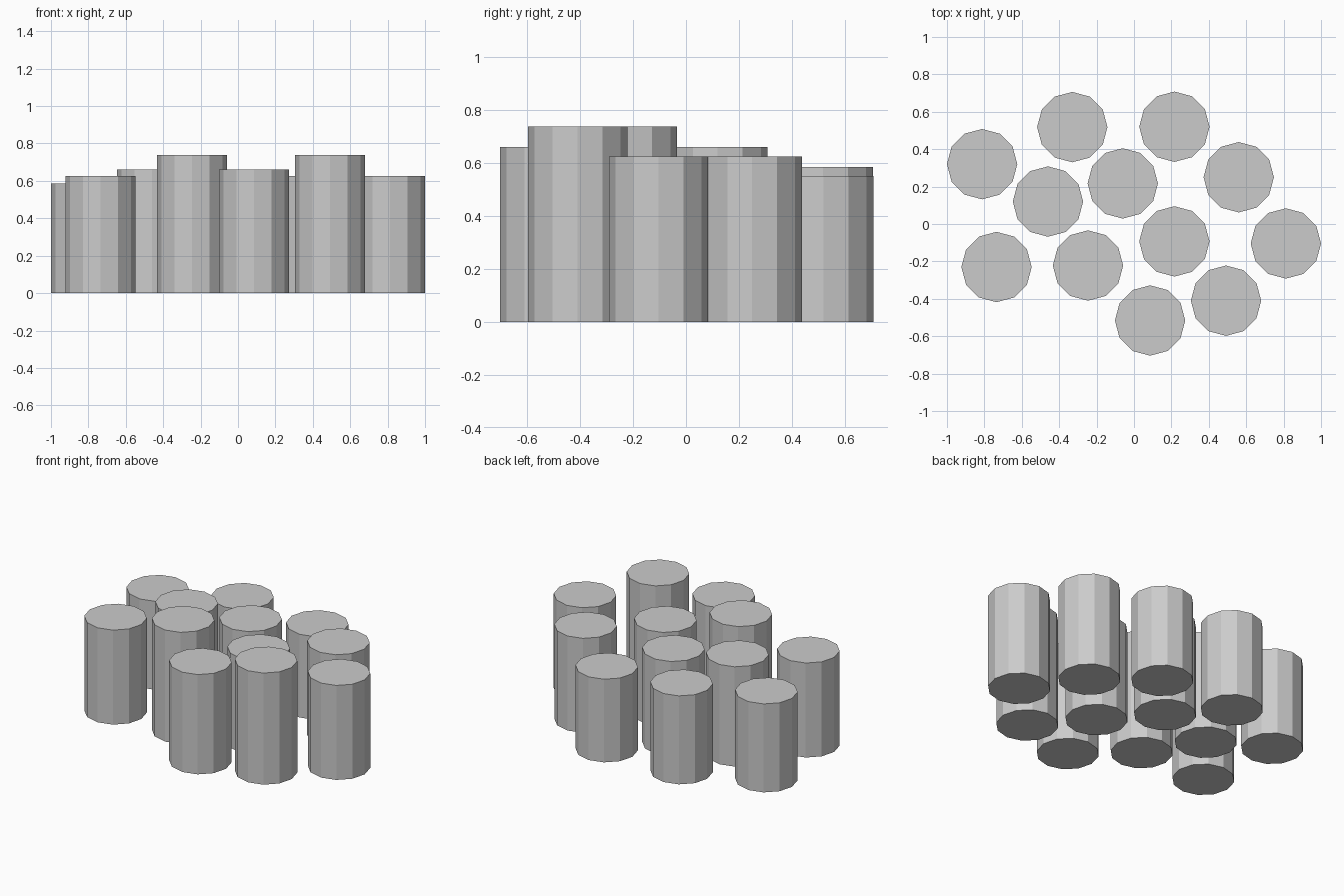
import bpy

RADIUS = 0.188
SIDES = 12

# Column centre x, y and height
COLUMNS = [
    (-0.812, 0.32, 0.585), (-0.33, 0.518, 0.585), (0.216, 0.52, 0.55),
    (0.56, 0.25, 0.625), (-0.46, 0.12, 0.66), (-0.06, 0.217, 0.625),
    (0.216, -0.093, 0.625), (0.812, -0.104, 0.625), (-0.735, -0.23, 0.625),
    (-0.246, -0.222, 0.738), (0.086, -0.516, 0.66), (0.492, -0.41, 0.738),
]


def add_column(index, x, y, height):
    """Flat-shaded twelve-sided column standing on the ground."""
    bpy.ops.mesh.primitive_cylinder_add(
        vertices=SIDES, radius=RADIUS, depth=height, location=(x, y, height / 2))
    bpy.context.object.name = f"column_{index:02d}"


# Cluster of separate columns with stepped tops
for i, (x, y, height) in enumerate(COLUMNS, 1):
    add_column(i, x, y, height)
